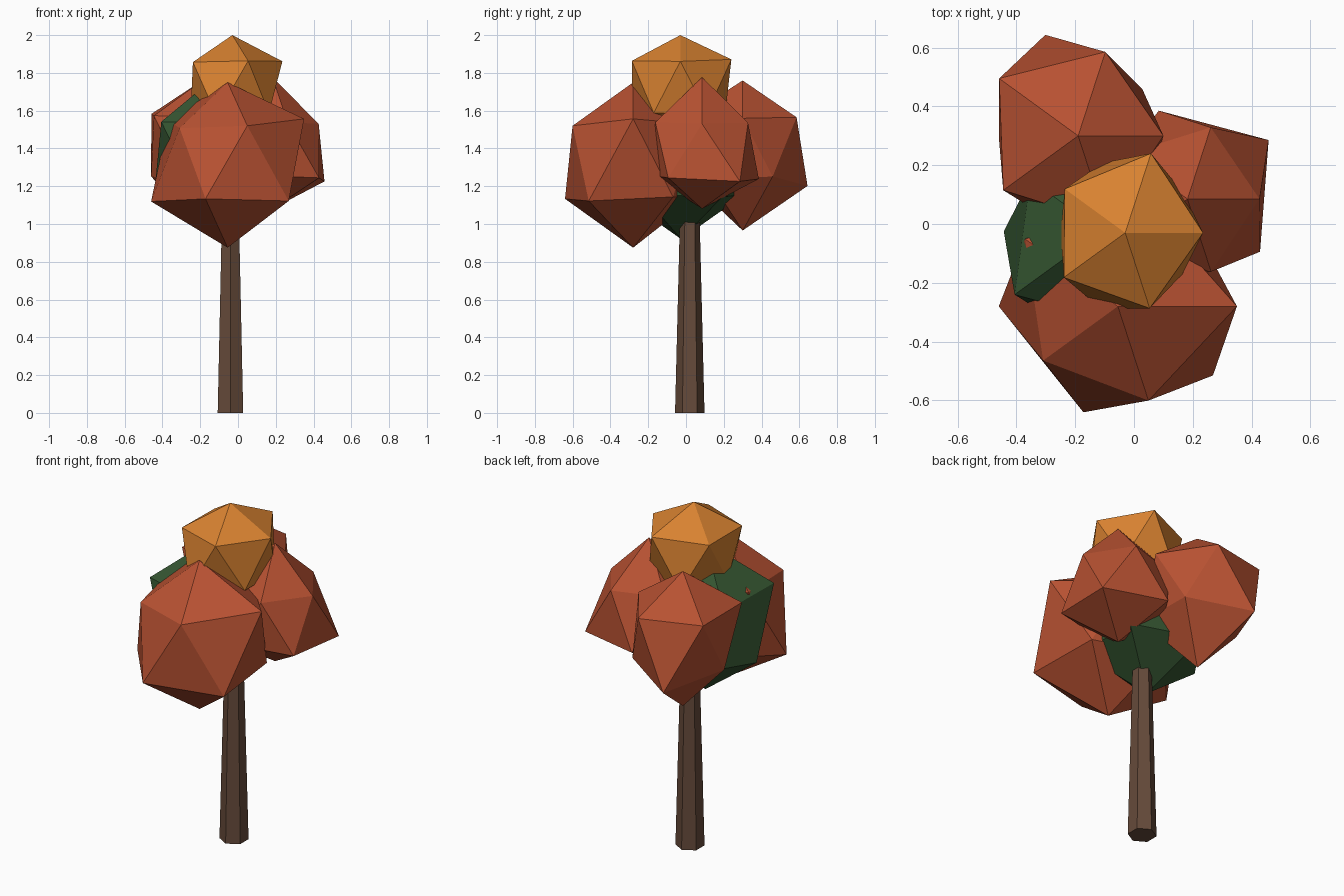
import bpy, bmesh, math

if "Cube" in bpy.data.objects:
    bpy.data.objects.remove(bpy.data.objects["Cube"])


def material(name, color):
    m = bpy.data.materials.new(name)
    m.diffuse_color = (*color, 1.0)
    m.use_nodes = True
    m.node_tree.nodes["Principled BSDF"].inputs["Base Color"].default_value = m.diffuse_color
    return m


BARK = material("bark_brown", (0.13, 0.069, 0.042))
RUST = material("rust_red_leaves", (0.48, 0.084, 0.032))
ORANGE = material("orange_leaves", (0.69, 0.223, 0.03))
GREEN = material("dark_green_leaves", (0.034, 0.089, 0.03))


def add_object(name, bm, mat):
    bmesh.ops.recalc_face_normals(bm, faces=bm.faces)
    mesh = bpy.data.meshes.new(name)
    bm.to_mesh(mesh)
    bm.free()
    mesh.materials.append(mat)
    ob = bpy.data.objects.new(name, mesh)
    bpy.context.collection.objects.link(ob)
    return ob


def leaf_clump(name, mat, centre, stretch, top, bottom, upper, lower):
    """Irregular icosahedron. upper: ring radii at 0,72,144.. degrees,
    lower: ring radii at 36,108,180.. degrees."""
    bm = bmesh.new()
    bmesh.ops.create_icosphere(bm, subdivisions=1, radius=1.0)
    for v in bm.verts:
        if math.hypot(v.co.x, v.co.y) < 0.1:
            r = top if v.co.z > 0 else bottom
        else:
            a = math.degrees(math.atan2(v.co.y, v.co.x)) % 360
            if v.co.z > 0:
                r = upper[round(a / 72) % 5]
            else:
                r = lower[round((a - 36) / 72) % 5]
            r /= 0.8944
        v.co *= r
        v.co.z *= stretch
        v.co.x += centre[0]
        v.co.y += centre[1]
        v.co.z += centre[2]
    return add_object(name, bm, mat)


# Tapered six-sided trunk
bm = bmesh.new()
rings = []
for z, r in ((0.0, 0.078), (1.08, 0.051)):
    rings.append([bm.verts.new((-0.04 + r * math.cos(math.radians(90 + 60 * i)),
                                0.02 + r * math.sin(math.radians(90 + 60 * i)), z))
                  for i in range(6)])
for i in range(6):
    j = (i + 1) % 6
    bm.faces.new((rings[0][i], rings[0][j], rings[1][j], rings[1][i]))
bm.faces.new(rings[0][::-1])
bm.faces.new(rings[1])
add_object("trunk", bm, BARK)

# Leaf clumps
leaf_clump("core_leaves", GREEN, (-0.11, -0.025, 1.344), 1.08, 0.41, 0.393,
           (0.34, 0.34, 0.30, 0.366, 0.34), (0.37, 0.35, 0.333, 0.35, 0.35))
leaf_clump("front_leaves", RUST, (-0.055, -0.28, 1.338), 1.08, 0.381, 0.429,
           (0.405, 0.35, 0.39, 0.314, 0.337), (0.36, 0.36, 0.405, 0.379, 0.40))
leaf_clump("back_leaves", RUST, (-0.19, 0.30, 1.40), 1.10, 0.327, 0.395,
           (0.29, 0.30, 0.332, 0.315, 0.31), (0.27, 0.361, 0.27, 0.30, 0.30))
leaf_clump("right_leaves", RUST, (0.182, 0.085, 1.403), 1.04, 0.36, 0.31,
           (0.245, 0.256, 0.26, 0.26, 0.26), (0.341, 0.316, 0.28, 0.28, 0.305))
leaf_clump("top_leaves", ORANGE, (-0.03, -0.03, 1.718), 1.08, 0.261, 0.27,
           (0.265, 0.284, 0.254, 0.258, 0.27), (0.24, 0.25, 0.22, 0.27, 0.24))
